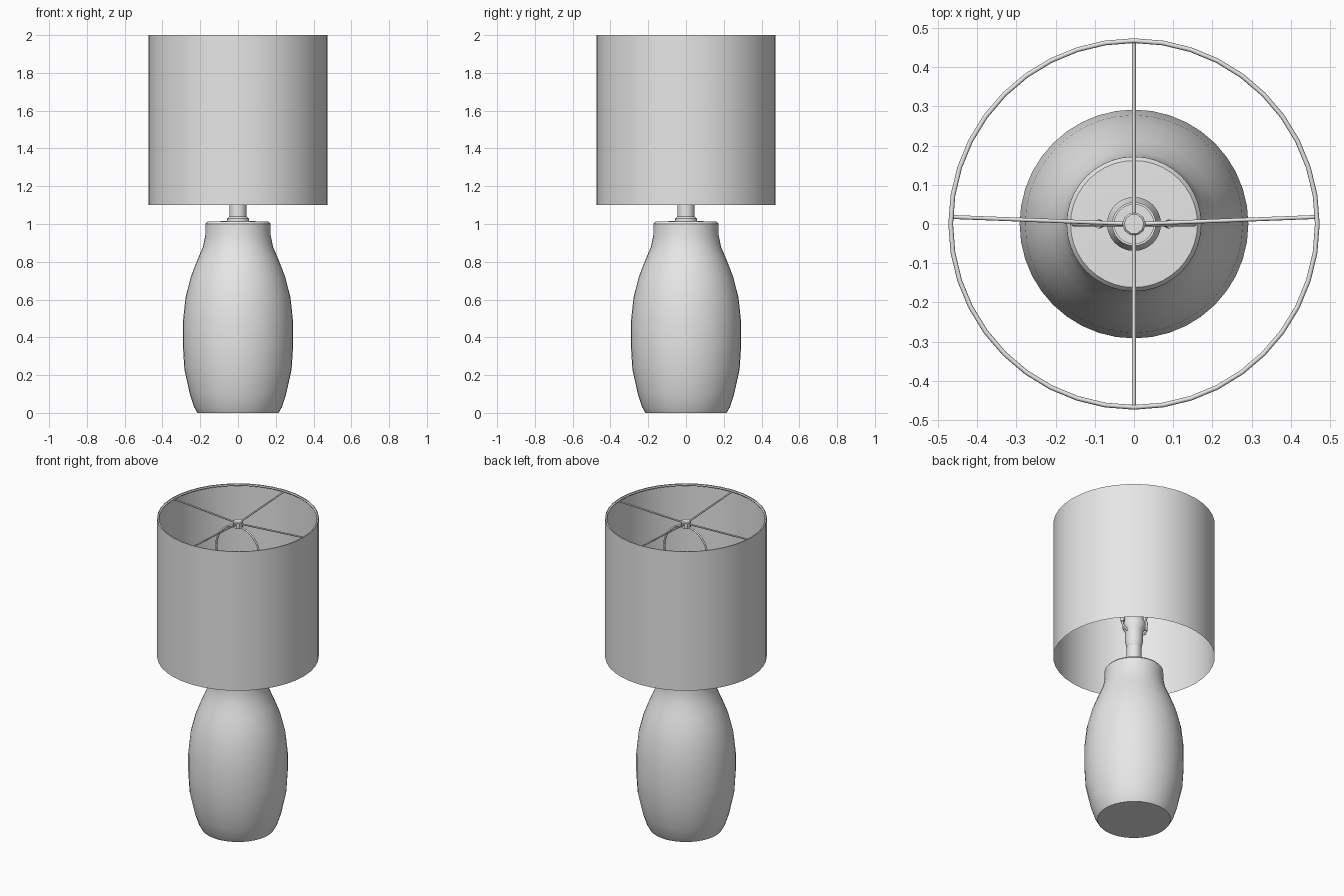
import bpy, bmesh, math
from math import cos, sin, pi

cube = bpy.data.objects.get("Cube")
if cube:
    bpy.data.objects.remove(cube, do_unlink=True)

# Single plain finish
grey = bpy.data.materials.new("light_grey")
grey.use_nodes = True
colour = (0.8, 0.8, 0.8, 1)
grey.diffuse_color = colour
grey.node_tree.nodes["Principled BSDF"].inputs["Base Color"].default_value = colour


def lathe(name, profile, sides):
    """Spin (radius, height) points round the z axis."""
    mesh = bpy.data.meshes.new(name)
    bm = bmesh.new()
    verts = [bm.verts.new((r, 0, z)) for r, z in profile]
    edges = [bm.edges.new(pair) for pair in zip(verts, verts[1:])]
    bmesh.ops.spin(bm, geom=verts + edges, cent=(0, 0, 0), axis=(0, 0, 1),
                   angle=2 * pi, steps=sides)
    bmesh.ops.remove_doubles(bm, verts=bm.verts, dist=0.0005)
    bmesh.ops.recalc_face_normals(bm, faces=bm.faces)
    bm.to_mesh(mesh)
    bm.free()
    mesh.materials.append(grey)
    obj = bpy.data.objects.new(name, mesh)
    bpy.context.collection.objects.link(obj)
    bpy.ops.object.select_all(action='DESELECT')
    obj.select_set(True)
    bpy.context.view_layer.objects.active = obj
    bpy.ops.object.shade_smooth_by_angle(angle=math.radians(35))
    return obj


def wire(name, points, radius, closed=False):
    """Round wire along a path."""
    curve = bpy.data.curves.new(name, 'CURVE')
    curve.dimensions = '3D'
    curve.bevel_depth = radius
    curve.bevel_resolution = 1
    curve.use_fill_caps = True
    spline = curve.splines.new('POLY')
    spline.points.add(len(points) - 1)
    for p, co in zip(spline.points, points):
        p.co = (*co, 1)
    spline.use_cyclic_u = closed
    curve.materials.append(grey)
    obj = bpy.data.objects.new(name, curve)
    bpy.context.collection.objects.link(obj)
    return obj


# Ceramic body with a short collar
lathe("body", [(0, 0), (0.215, 0), (0.232, 0.03), (0.255, 0.1), (0.284, 0.23),
               (0.292, 0.36), (0.292, 0.48), (0.278, 0.61), (0.25, 0.72),
               (0.215, 0.81), (0.185, 0.88), (0.173, 0.94), (0.172, 1.0),
               (0.162, 1.012), (0, 1.018)], 40)

# Neck with its flange
lathe("neck", [(0.058, 1.012), (0.057, 1.03), (0.045, 1.04), (0.043, 1.17)], 24)

# Open bulb socket
lathe("socket", [(0.036, 1.15), (0.043, 1.16), (0.052, 1.2), (0.054, 1.27),
                 (0.069, 1.3), (0.069, 1.33), (0.056, 1.35), (0.056, 1.47),
                 (0.05, 1.47), (0.05, 1.37), (0, 1.37)], 24)

# Drum shade, a single thin sheet
lathe("shade", [(0.474, 1.1), (0.474, 2.0)], 40)

# Top ring and spider fitting
R = 0.468
wire("shade_ring", [(R * cos(2 * pi * i / 40), R * sin(2 * pi * i / 40), 1.993)
                    for i in range(40)], 0.006, True)
HUB = 1.962
for name, x, y in (("left", R, 0.018), ("right", -R, 0.018),
                   ("front", 0, -R), ("back", 0, R)):
    wire("spider_arm_" + name, [(0, 0, HUB), (x, y, 1.987)], 0.005)
lathe("finial", [(0, 1.94), (0.03, 1.94), (0.03, 1.975), (0.025, 1.98),
                 (0, 1.98)], 10)

# Wire harp: bulging legs joined by a round arch
arch = [(0.155 * cos(pi * i / 16), 0, 1.78 + 0.165 * sin(pi * i / 16))
        for i in range(17)]
leg = [(0.085, 0, 1.3), (0.09, 0, 1.38), (0.125, 0, 1.52), (0.15, 0, 1.66)]
mirrored = [(-x, y, z) for x, y, z in reversed(leg)]
wire("harp", leg + arch + mirrored, 0.006)

# Saddle that holds the harp, with a sleeve on each side
wire("harp_saddle", [(-0.09, 0, 1.34), (-0.085, 0, 1.29), (-0.045, 0, 1.26),
                     (0.045, 0, 1.26), (0.085, 0, 1.29), (0.09, 0, 1.34)], 0.007)
for side, s in (("left", 1), ("right", -1)):
    wire("harp_sleeve_" + side, [(s * 0.087, 0, 1.31), (s * 0.091, 0, 1.37)], 0.012)
